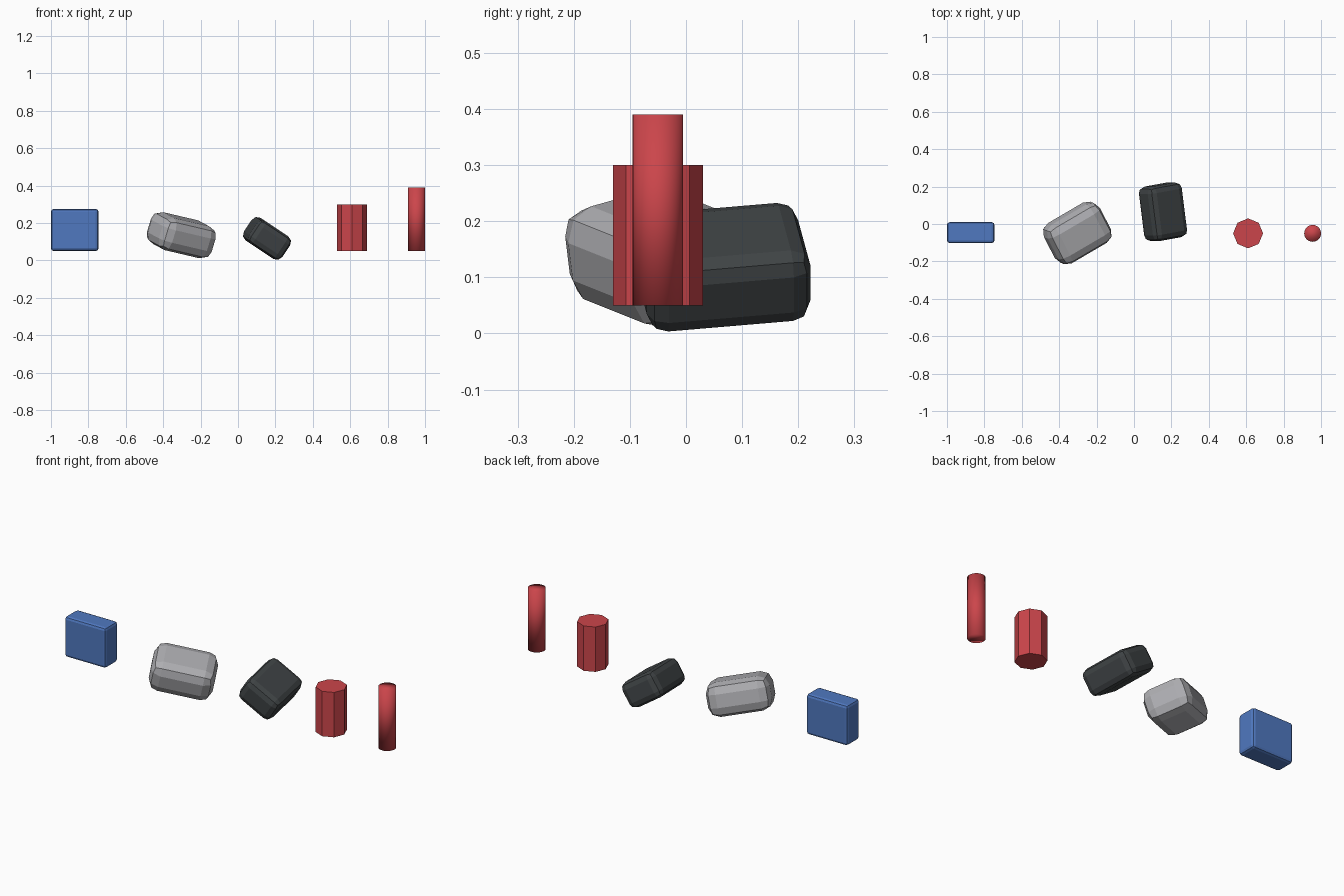
import bpy

cube = bpy.data.objects.get("Cube")
if cube:
    bpy.data.objects.remove(cube, do_unlink=True)


def material(name, rgb):
    m = bpy.data.materials.new(name)
    m.use_nodes = True
    color = (*rgb, 1)
    m.diffuse_color = color
    bsdf = next(n for n in m.node_tree.nodes if n.type == "BSDF_PRINCIPLED")
    bsdf.inputs["Base Color"].default_value = color
    bsdf.inputs["Roughness"].default_value = 0.7
    return m


blue = material("blue", (0.08, 0.19, 0.53))
red = material("red", (0.6, 0.06, 0.07))
light_grey = material("light grey", (0.42, 0.42, 0.44))
dark_grey = material("dark grey", (0.05, 0.057, 0.06))


def bevelled_block(name, mat, center, size, bevel, rotation=(0, 0, 0)):
    bpy.ops.mesh.primitive_cube_add(size=1, location=center, rotation=rotation)
    ob = bpy.context.object
    ob.name = name
    ob.scale = size
    bpy.ops.object.transform_apply(location=False, rotation=False, scale=True)
    mod = ob.modifiers.new("Bevel", "BEVEL")
    mod.width = bevel
    mod.segments = 2
    ob.data.materials.append(mat)
    return ob


def upright_prism(name, mat, sides, radius, x, bottom, top):
    bpy.ops.mesh.primitive_cylinder_add(
        vertices=sides, radius=radius, depth=top - bottom,
        location=(x, -0.05, (top + bottom) / 2))
    ob = bpy.context.object
    ob.name = name
    ob.data.materials.append(mat)
    return ob


# Upright rounded box
bevelled_block("blue_box", blue, (-0.873, -0.046, 0.163),
               (0.254, 0.112, 0.225), 0.015)

# Two tilted rocks
bevelled_block("light_rock", light_grey, (-0.303, -0.048, 0.135),
               (0.33, 0.24, 0.18), 0.055, (0.25, 0.2, 0.53))
bevelled_block("dark_rock", dark_grey, (0.155, 0.065, 0.118),
               (0.215, 0.295, 0.145), 0.035, (0.1, 0.58, 0.18))

# Octagonal drum and slim round rod
upright_prism("octagonal_drum", red, 8, 0.08, 0.61, 0.05, 0.3)
upright_prism("round_rod", red, 32, 0.045, 0.955, 0.05, 0.39)
bpy.ops.object.shade_smooth()
